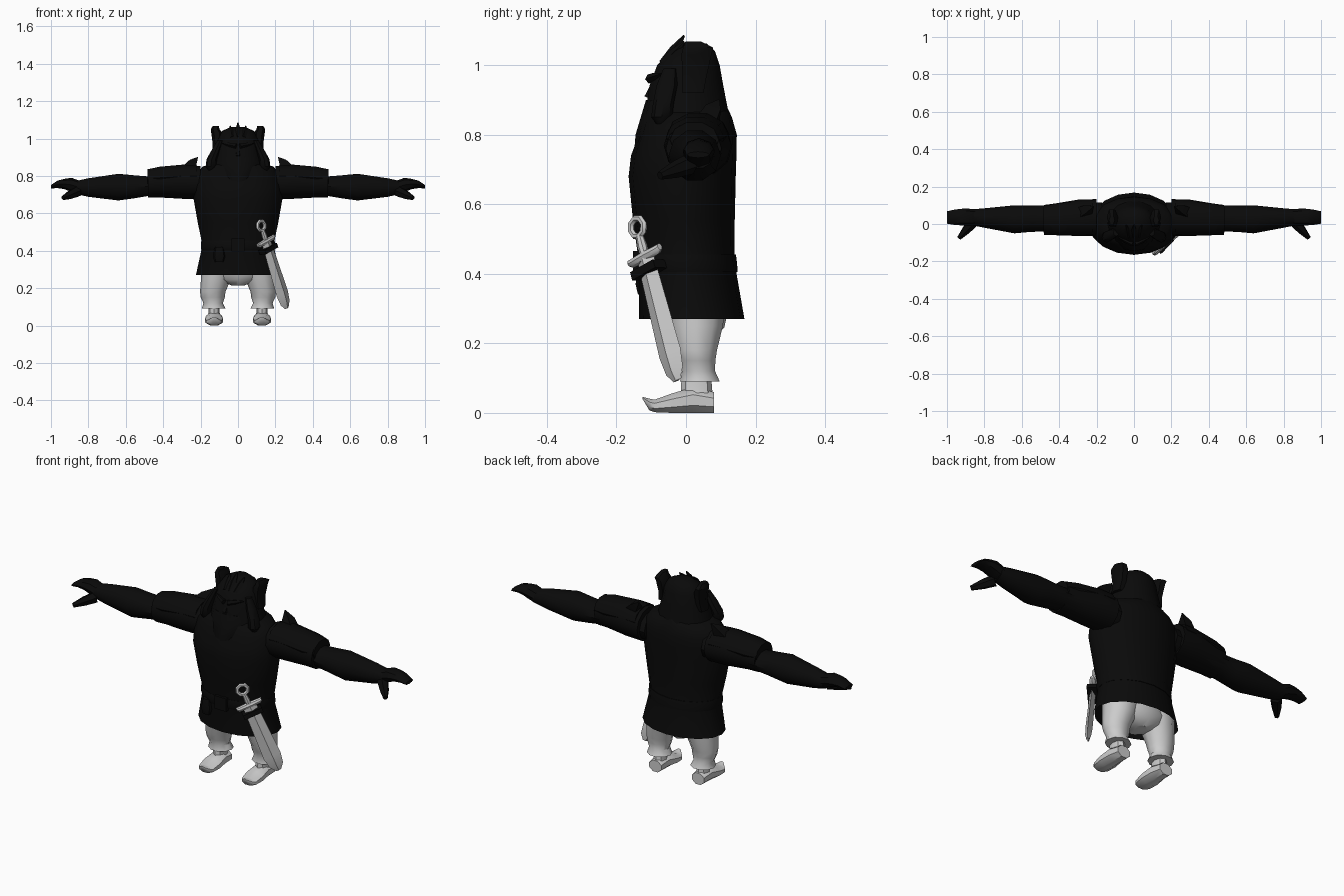
import bpy, bmesh, math
from mathutils import Matrix, Vector


def material(name, v):
    m = bpy.data.materials.new(name)
    m.diffuse_color = (v, v, v, 1)
    return m


BLACK = material("black cloth", 0.003)
GREY = material("light grey", 0.6)


def basis(u, v, t, origin=(0, 0, 0)):
    m = Matrix((u, v, t)).transposed().to_4x4()
    m.translation = Vector(origin)
    return m


X, Y, Z = Vector((1, 0, 0)), Vector((0, 1, 0)), Vector((0, 0, 1))
ALONG_X, ALONG_Y, ALONG_Z = basis(Y, Z, X), basis(X, Z, Y), basis(X, Y, Z)


def finish(name, bm, mat, angle=40):
    bmesh.ops.recalc_face_normals(bm, faces=bm.faces)
    me = bpy.data.meshes.new(name)
    bm.to_mesh(me)
    bm.free()
    me.materials.append(mat)
    ob = bpy.data.objects.new(name, me)
    bpy.context.collection.objects.link(ob)
    bpy.ops.object.select_all(action='DESELECT')
    ob.select_set(True)
    bpy.context.view_layer.objects.active = ob
    bpy.ops.object.shade_smooth_by_angle(angle=math.radians(angle))
    return ob


def loft(name, rings, mat, frame=ALONG_Z, n=12, side=1, half=False, caps=(True, True)):
    """Skin through rings of (t, u, v, radius_u, radius_v) in the given frame."""
    bm = bmesh.new()
    mirror = Matrix.Diagonal((side, 1, 1, 1))
    grow = 1 / math.cos(math.pi / n) if half else 1
    loops = []
    for t, u, v, ru, rv in rings:
        loop = []
        for i in range(n):
            a = (i + (0.5 if half else 0)) * 2 * math.pi / n
            p = Vector((u + ru * grow * math.cos(a), v + rv * grow * math.sin(a), t))
            loop.append(bm.verts.new(mirror @ frame @ p))
        loops.append(loop)
    for a, b in zip(loops, loops[1:]):
        for i in range(n):
            j = (i + 1) % n
            bm.faces.new((a[i], a[j], b[j], b[i]))
    if caps[0]:
        bm.faces.new(loops[0])
    if caps[1]:
        bm.faces.new(loops[-1])
    return finish(name, bm, mat)


def spike(name, a, b, r, mat, side=1, n=5, tip=0.15):
    """Tapered bar from point a to point b."""
    a, b = Vector(a), Vector(b)
    t = (b - a).normalized()
    u = t.orthogonal().normalized()
    length = (b - a).length
    return loft(name, [(0, 0, 0, r, r), (length * .5, 0, 0, r * .8, r * .8),
                       (length, 0, 0, r * tip, r * tip)],
                mat, basis(u, t.cross(u), t, a), n, side)


def depth(rings):
    """Turn (z, half width, front y, back y) into loft rings."""
    return [(z, 0, (f + b) / 2, w, (b - f) / 2) for z, w, f, b in rings]


# Tunic body, open at the hem
loft("tunic", depth([(.27, .225, -.135, .168), (.43, .19, -.135, .14),
                     (.55, .215, -.152, .14), (.68, .238, -.165, .143),
                     (.74, .235, -.158, .145), (.80, .228, -.135, .146),
                     (.85, .19, -.12, .132), (.875, .1, -.1, .12)]),
     BLACK, n=16, caps=(False, True))
loft("belt", depth([(.405, .196, -.139, .148), (.415, .199, -.143, .148),
                    (.445, .197, -.143, .145), (.455, .196, -.14, .143)]), BLACK, n=16)
loft("buckle", [(-.152, 0, .43, .035, .035), (-.13, 0, .43, .035, .035)],
     BLACK, ALONG_Y, n=4, half=True)
loft("pouch", [(.34, -.1, -.12, .025, .018), (.37, -.1, -.12, .035, .025),
               (.42, -.1, -.115, .025, .02)], BLACK, n=8)

# Head, beard and face
loft("head", depth([(.80, .155, -.13, .135), (.87, .14, -.118, .124), (.94, .122, -.108, .11),
                    (1.0, .11, -.085, .099), (1.04, .085, -.045, .085),
                    (1.062, .04, -.01, .06)]), BLACK, n=14)
loft("beard", [(.74, 0, -.135, .02, .015), (.80, 0, -.11, .075, .035),
               (.86, 0, -.085, .1, .042), (.9, 0, -.07, .09, .045)], BLACK, n=8)
spike("nose", (0, -.085, .955), (0, -.108, .905), .016, BLACK, tip=.9)
for x, lean in ((0, 0), (.03, .012), (-.03, -.012)):
    top = 1.085 - abs(x) * .6
    spike("hair_tuft", (x, -.06, 1.0), (x + lean, -.005, top), .02, BLACK)

# Hips
loft("hips", [(.215, 0, .03, .035, .05), (.245, 0, .03, .12, .08),
              (.29, 0, .03, .17, .09), (.37, 0, .02, .16, .09)], GREY)

for s, tag in ((1, "left"), (-1, "right")):
    # Head sides
    loft(tag + "_ear", [(.92, .12, .02, .02, .035), (.97, .11, .025, .025, .04),
                        (1.03, .113, .03, .03, .05), (1.05, .122, .035, .023, .05),
                        (1.068, .118, .02, .016, .025)], BLACK, n=6, side=s)
    loft(tag + "_braid", [(.83, .145, -.07, .014, .015), (.85, .145, -.07, .028, .03),
                          (.89, .14, -.065, .028, .03), (.94, .118, -.055, .022, .03),
                          (.99, .095, -.045, .015, .02)], BLACK, n=8, side=s)
    spike(tag + "_brow", (.01, -.105, .96), (.085, -.07, .975), .014, BLACK, s)

    # Arm and hand
    loft(tag + "_arm", [(.17, .03, .755, .085, .075), (.3, .03, .75, .08, .07),
                        (.48, .03, .745, .07, .055), (.55, .028, .742, .07, .064),
                        (.64, .025, .74, .075, .075), (.8, .032, .738, .052, .052),
                        (.87, .036, .738, .042, .036)], BLACK, ALONG_X, 10, s)
    loft(tag + "_hand", [(.85, .036, .738, .042, .038), (.89, .037, .752, .046, .038),
                         (.93, .037, .757, .044, .027), (.965, .036, .755, .04, .02),
                         (1.0, .035, .742, .033, .009)], BLACK, ALONG_X, 8, s)
    spike(tag + "_thumb", (.86, .01, .715), (.935, -.075, .682), .03, BLACK, s, 6, .4)

    # Shoulder guard with overlapping outer plate and collar point
    loft(tag + "_shoulder_sleeve", [(.2, .035, .765, .098, .088), (.3, .033, .768, .097, .09),
                                    (.42, .025, .765, .085, .08), (.48, .022, .76, .08, .076)],
         BLACK, ALONG_X, 12, s)
    loft(tag + "_shoulder_plate", [(.22, .035, .80, .09, .058), (.29, .033, .80, .088, .064),
                                   (.42, .026, .79, .084, .062), (.485, .024, .785, .07, .053)],
         BLACK, ALONG_X, 10, s)
    spike(tag + "_collar_point", (.275, .06, .83), (.215, .095, .9), .04, BLACK, s, 4, .05)

    # Trouser leg, ankle and curled boot
    loft(tag + "_trouser_leg", [(.31, .105, .03, .09, .088), (.25, .118, .03, .08, .08),
                                (.18, .135, .03, .068, .062), (.15, .135, .032, .064, .055),
                                (.12, .133, .036, .052, .05), (.09, .13, .04, .064, .06)],
         GREY, n=10, side=s)
    loft(tag + "_ankle", [(.11, .128, .03, .028, .042), (.07, .128, .03, .03, .045),
                          (.03, .128, .033, .04, .047)], GREY, n=8, side=s)
    loft(tag + "_boot", [(.08, .128, .03, .036, .03), (.02, .128, .037, .042, .037),
                         (-.04, .128, .028, .048, .028), (-.09, .128, .02, .042, .018),
                         (-.105, .128, .024, .03, .017), (-.125, .128, .043, .008, .003)],
         GREY, ALONG_Y, 8, s, half=True)

# Sword hanging at the hip
top, tip = Vector((.15, -.118, .45)), Vector((.262, -.025, .09))
down = (tip - top).normalized()
wide = Vector((1, 1, .4))
wide = (wide - down * wide.dot(down)).normalized()
out = down.cross(wide)
frame = basis(wide, out, down, top)
loft("sword_blade", [(0, 0, 0, .034, .014), (.30, 0, 0, .045, .017), (.355, 0, 0, .036, .014),
                     (.385, 0, 0, .014, .006)], GREY, frame, n=4)
loft("sword_handle", [(-.065, 0, 0, .011, .011), (-.03, 0, 0, .015, .015),
                      (0, 0, 0, .012, .012)], GREY, frame, n=8)
loft("sword_guard", [(-.066, 0, -.004, .009, .01), (-.055, 0, 0, .013, .014),
                     (0, 0, 0, .016, .016), (.055, 0, 0, .013, .014),
                     (.066, 0, -.004, .009, .01)], GREY, basis(out, down, wide, top), n=8)
loft("sword_strap", [(.03, 0, 0, .05, .024), (.055, 0, 0, .05, .024)], BLACK, frame,
     n=4, half=True)

# Pommel ring, lying in the plane of the blade
bpy.ops.mesh.primitive_torus_add(major_radius=.027, minor_radius=.010,
                                 major_segments=8, minor_segments=6)
ring = bpy.context.object
ring.name = "sword_pommel_ring"
ring.data.transform(basis(wide, down, wide.cross(down), top - down * .09))
ring.data.materials.append(GREY)
bpy.ops.object.shade_smooth_by_angle(angle=math.radians(40))
